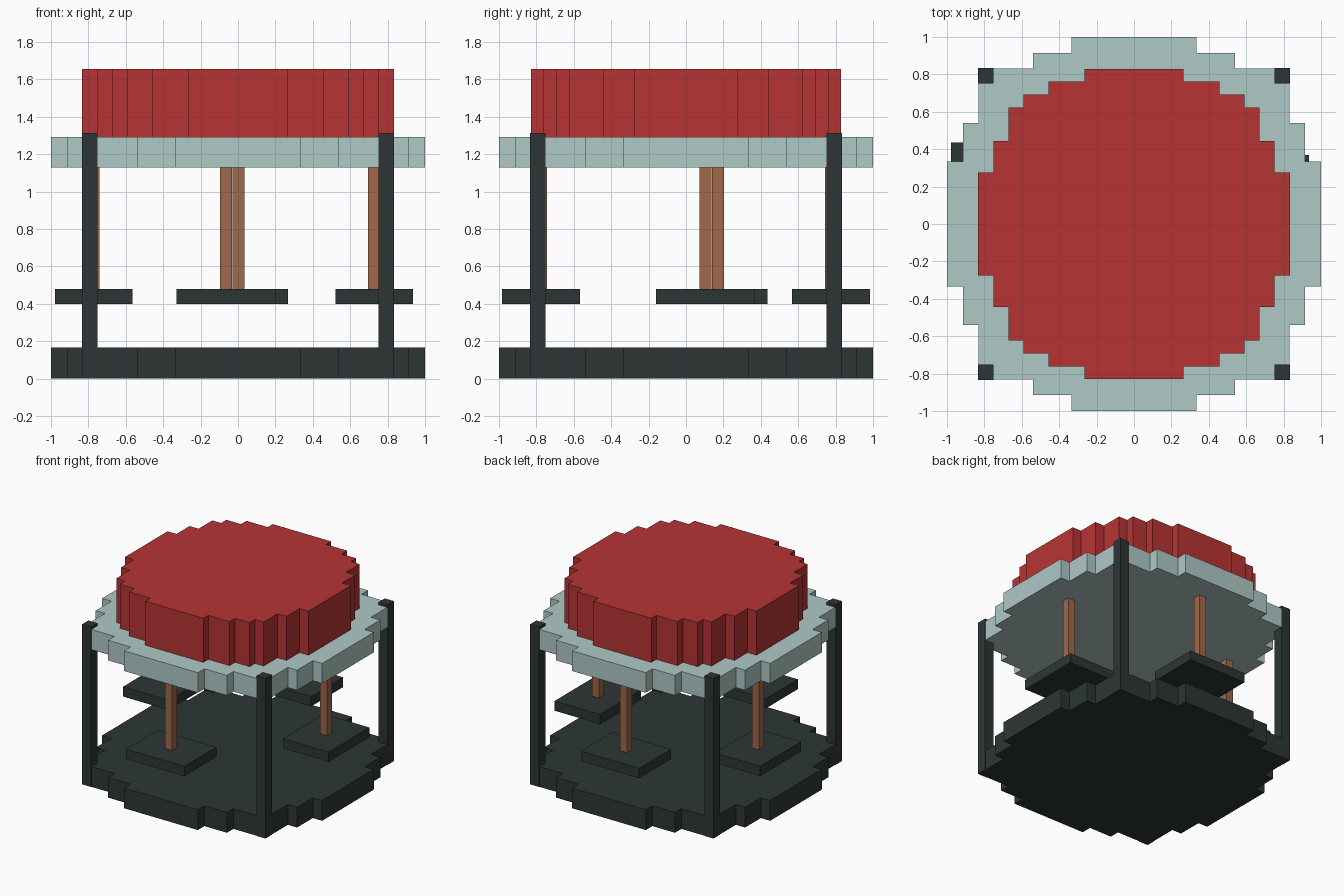
import bpy
import bmesh

if "Cube" in bpy.data.objects:
    bpy.data.objects.remove(bpy.data.objects["Cube"])


def material(name, rgb):
    m = bpy.data.materials.new(name)
    m.diffuse_color = (*rgb, 1.0)
    m.use_nodes = True
    m.node_tree.nodes["Principled BSDF"].inputs["Base Color"].default_value = m.diffuse_color
    return m


DARK = material("charcoal", (0.026, 0.036, 0.036))
TEAL = material("pale_teal", (0.43, 0.585, 0.565))
RED = material("red", (0.475, 0.034, 0.034))
WOOD = material("brown", (0.35, 0.14, 0.07))


def prism(name, outline, z0, z1, mat):
    """Extrude a flat outline from z0 up to z1."""
    bm = bmesh.new()
    base = bm.faces.new([bm.verts.new((x, y, z0)) for x, y in outline])
    top = bmesh.ops.extrude_face_region(bm, geom=[base])["geom"]
    verts = [g for g in top if isinstance(g, bmesh.types.BMVert)]
    bmesh.ops.translate(bm, verts=verts, vec=(0, 0, z1 - z0))
    bmesh.ops.recalc_face_normals(bm, faces=bm.faces)
    mesh = bpy.data.meshes.new(name)
    bm.to_mesh(mesh)
    bm.free()
    mesh.materials.append(mat)
    obj = bpy.data.objects.new(name, mesh)
    bpy.context.collection.objects.link(obj)
    return obj


def box(name, cx, cy, sx, sy, z0, z1, mat):
    x, y = sx / 2, sy / 2
    return prism(name, [(cx - x, cy - y), (cx + x, cy - y),
                        (cx + x, cy + y), (cx - x, cy + y)], z0, z1, mat)


def stepped_disc(steps):
    """Blocky round outline from (half width, half depth) steps, widest first."""
    corner = []
    for i, (x, y) in enumerate(steps):
        corner.append((x, y))
        if i + 1 < len(steps):
            corner.append((steps[i + 1][0], y))
    q1 = corner
    q2 = [(-x, y) for x, y in reversed(corner)]
    q3 = [(-x, -y) for x, y in corner]
    q4 = [(x, -y) for x, y in reversed(corner)]
    return q1 + q2 + q3 + q4


# Base platform and canopy rim share one outline
deck = stepped_disc([(1.0, 0.335), (0.915, 0.54), (0.831, 0.831),
                     (0.54, 0.915), (0.335, 1.0)])
prism("base_platform", deck, 0, 0.167, DARK)
prism("canopy_rim", deck, 1.128, 1.293, TEAL)

# Canopy top
roof = stepped_disc([(0.833, 0.275), (0.752, 0.445), (0.67, 0.623),
                     (0.59, 0.692), (0.457, 0.763), (0.264, 0.828)])
prism("canopy_top", roof, 1.293, 1.655, RED)

# Corner posts
for sx in (-1, 1):
    for sy in (-1, 1):
        box("corner_post", sx * 0.7925, sy * 0.7925, 0.083, 0.083,
            0.0, 1.314, DARK)

# Hanging seats, each with a pole up to the canopy
seats = [("front", -0.065, -0.775, 0.53, 0.415),
         ("back", 0.003, 0.775, 0.53, 0.415),
         ("left", -0.772, 0.17, 0.415, 0.53),
         ("right", 0.728, 0.105, 0.415, 0.53)]
for side, x, y, sx, sy in seats:
    box(side + "_seat", x, y, sx, sy, 0.4, 0.48, DARK)
    box(side + "_pole", x, y, 0.064, 0.064, 0.48, 1.128, WOOD)
